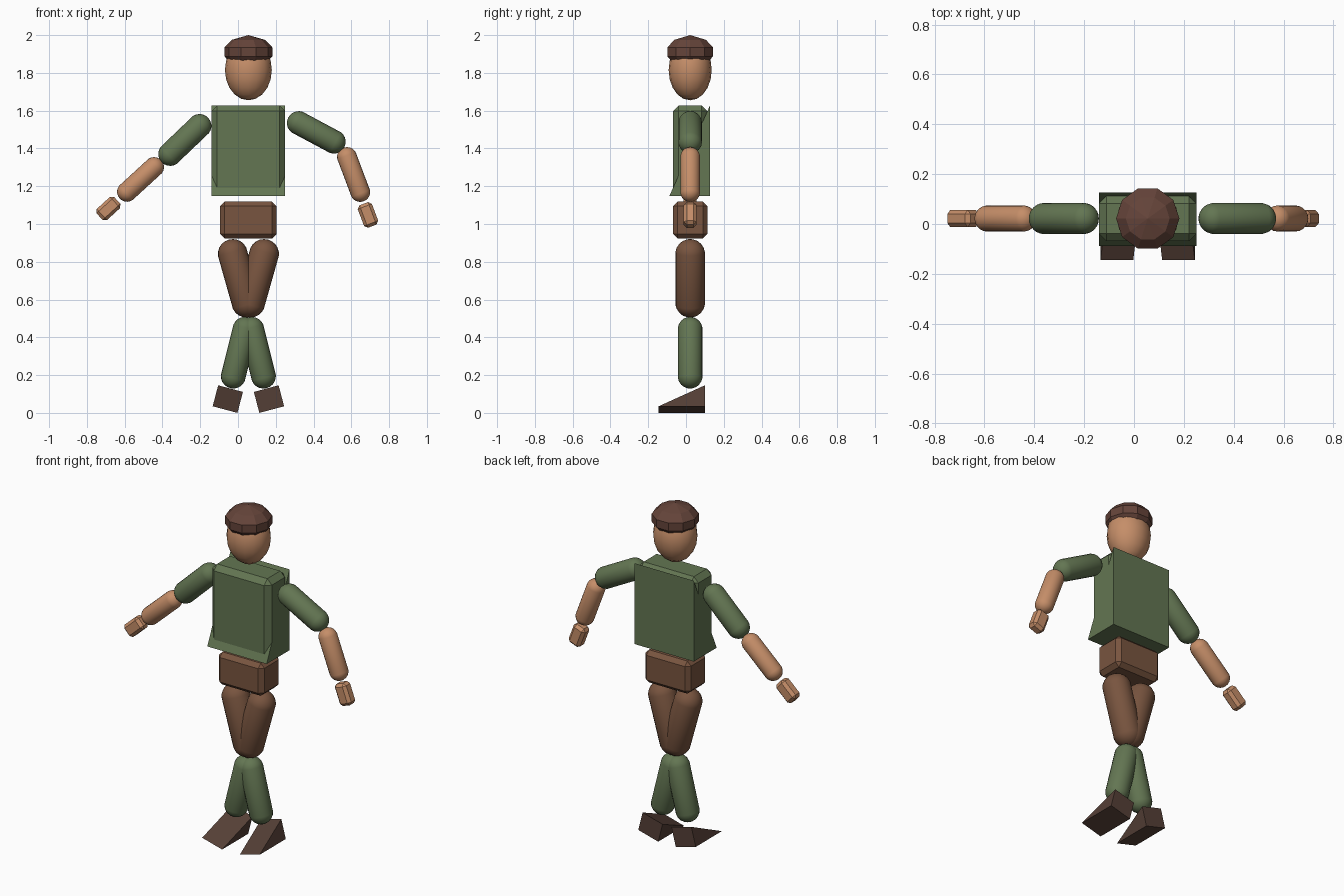
import bpy, bmesh, math
from mathutils import Vector, Matrix

if "Cube" in bpy.data.objects:
    bpy.data.objects.remove(bpy.data.objects["Cube"])

CX, CY = 0.055, 0.022   # body axis


def mat(name, r, g, b):
    m = bpy.data.materials.new(name)
    m.diffuse_color = (r, g, b, 1)
    m.use_nodes = True
    m.node_tree.nodes["Principled BSDF"].inputs["Base Color"].default_value = m.diffuse_color
    return m


SKIN = mat("skin", 0.56, 0.27, 0.14)
GREEN = mat("green_cloth", 0.125, 0.18, 0.085)
BROWN = mat("brown_cloth", 0.19, 0.09, 0.05)
HAT = mat("hat_brown", 0.13, 0.058, 0.042)
SHOE = mat("shoe_brown", 0.09, 0.05, 0.037)


def finish(name, bm, material, smooth=None):
    bmesh.ops.recalc_face_normals(bm, faces=bm.faces)
    me = bpy.data.meshes.new(name)
    bm.to_mesh(me)
    bm.free()
    ob = bpy.data.objects.new(name, me)
    bpy.context.collection.objects.link(ob)
    me.materials.append(material)
    if smooth:
        bpy.ops.object.select_all(action='DESELECT')
        ob.select_set(True)
        bpy.context.view_layer.objects.active = ob
        bpy.ops.object.shade_smooth_by_angle(angle=math.radians(smooth))
    return ob


def capsule(name, a, b, r, material):
    """Round-ended limb between two sphere centres given as (x, z)."""
    a, b = Vector((a[0], CY, a[1])), Vector((b[0], CY, b[1]))
    d = b - a
    bm = bmesh.new()
    bmesh.ops.create_uvsphere(bm, u_segments=20, v_segments=11, radius=r)
    k = 1 / math.cos(math.pi / 22)
    for v in bm.verts:
        v.co.x *= k
        v.co.y *= k
        v.co.z += math.copysign(d.length / 2, v.co.z)
    rot = d.to_track_quat('Z', 'Y').to_matrix().to_4x4()
    bm.transform(Matrix.Translation((a + b) / 2) @ rot)
    return finish(name, bm, material, 50)


def chamfer_box(name, centre, size, bevel, material, tilt=0):
    bm = bmesh.new()
    bmesh.ops.create_cube(bm, size=1)
    bm.transform(Matrix.Diagonal((*size, 1)))
    bmesh.ops.bevel(bm, geom=bm.edges[:], offset=bevel, segments=1,
                    affect='EDGES', profile=0.5)
    bm.transform(Matrix.Translation(centre) @ Matrix.Rotation(tilt, 4, 'Y'))
    return finish(name, bm, material)


def wedge(name, quad, y_front, y_back, material):
    """quad: (x, z) of bottom-left, bottom-right, top-right, top-left; slopes to the front."""
    bm = bmesh.new()
    back = [bm.verts.new((x, y_back, z)) for x, z in quad]
    f0, f1 = [bm.verts.new((x, y_front, z)) for x, z in quad[:2]]
    b0, b1, t1, t0 = back
    for face in ((b0, b1, t1, t0), (b0, b1, f1, f0), (f0, f1, t1, t0),
                 (b0, f0, t0), (b1, f1, t1)):
        bm.faces.new(face)
    return finish(name, bm, material)


# Head
bm = bmesh.new()
bmesh.ops.create_uvsphere(bm, u_segments=16, v_segments=10, radius=1)
bm.transform(Matrix.Translation((CX, CY, 1.815)) @ Matrix.Diagonal((0.124, 0.114, 0.16, 1)))
finish("head", bm, SKIN, 50)

# Hat, lathed from a short profile
bm = bmesh.new()
rings = []
N = 10
for r, z in ((0.105, 1.863), (0.127, 1.888), (0.127, 1.935), (0.088, 1.975)):
    rings.append([bm.verts.new((CX + r * math.cos(2 * math.pi * i / N),
                                CY + r * math.sin(2 * math.pi * i / N), z)) for i in range(N)])
top = bm.verts.new((CX, CY, 2.0))
bm.faces.new(rings[0])
for i in range(N):
    j = (i + 1) % N
    for lo, hi in zip(rings, rings[1:]):
        bm.faces.new((lo[i], lo[j], hi[j], hi[i]))
    bm.faces.new((rings[-1][i], rings[-1][j], top))
finish("hat", bm, HAT)

# Torso: chamfered block plus tunic wedge, and the hips
chamfer_box("torso", (CX, CY, 1.388), (0.39, 0.182, 0.48), 0.03, GREEN)
wedge("tunic_wedge", [(-0.14, 1.148), (0.25, 1.148), (0.25, 1.628), (-0.14, 1.628)],
      -0.088, 0.127, GREEN)
chamfer_box("hips", (CX, CY, 1.021), (0.30, 0.182, 0.194), 0.024, BROWN)

# Legs and shoes, mirrored about the body axis
for side, s in (("right", 1), ("left", -1)):
    def mx(x):
        return x if s == 1 else 2 * CX - x
    capsule(side + "_thigh", (mx(-0.028), 0.842), (mx(0.045), 0.583), 0.078, BROWN)
    capsule(side + "_shin", (mx(0.037), 0.443), (mx(-0.025), 0.194), 0.065, GREEN)
    wedge(side + "_shoe", [(mx(x), z) for x, z in
                           ((-0.134, 0.035), (-0.003, 0.0), (0.026, 0.111), (-0.105, 0.146))],
          -0.145, 0.10, SHOE)

# Arms, posed differently on each side
arms = {
    "right": ((-0.203, 1.52), (-0.36, 1.37), (-0.444, 1.302), (-0.588, 1.17), (-0.686, 1.082)),
    "left": ((0.321, 1.535), (0.508, 1.435), (0.577, 1.355), (0.647, 1.169), (0.688, 1.048)),
}
for side, (a, b, c, d, h) in arms.items():
    capsule(side + "_upper_arm", a, b, 0.062, GREEN)
    capsule(side + "_forearm", c, d, 0.052, SKIN)
    tilt = math.atan2(c[0] - d[0], c[1] - d[1])
    chamfer_box(side + "_hand", (h[0], CY, h[1]), (0.08, 0.068, 0.127), 0.016, SKIN, tilt)
